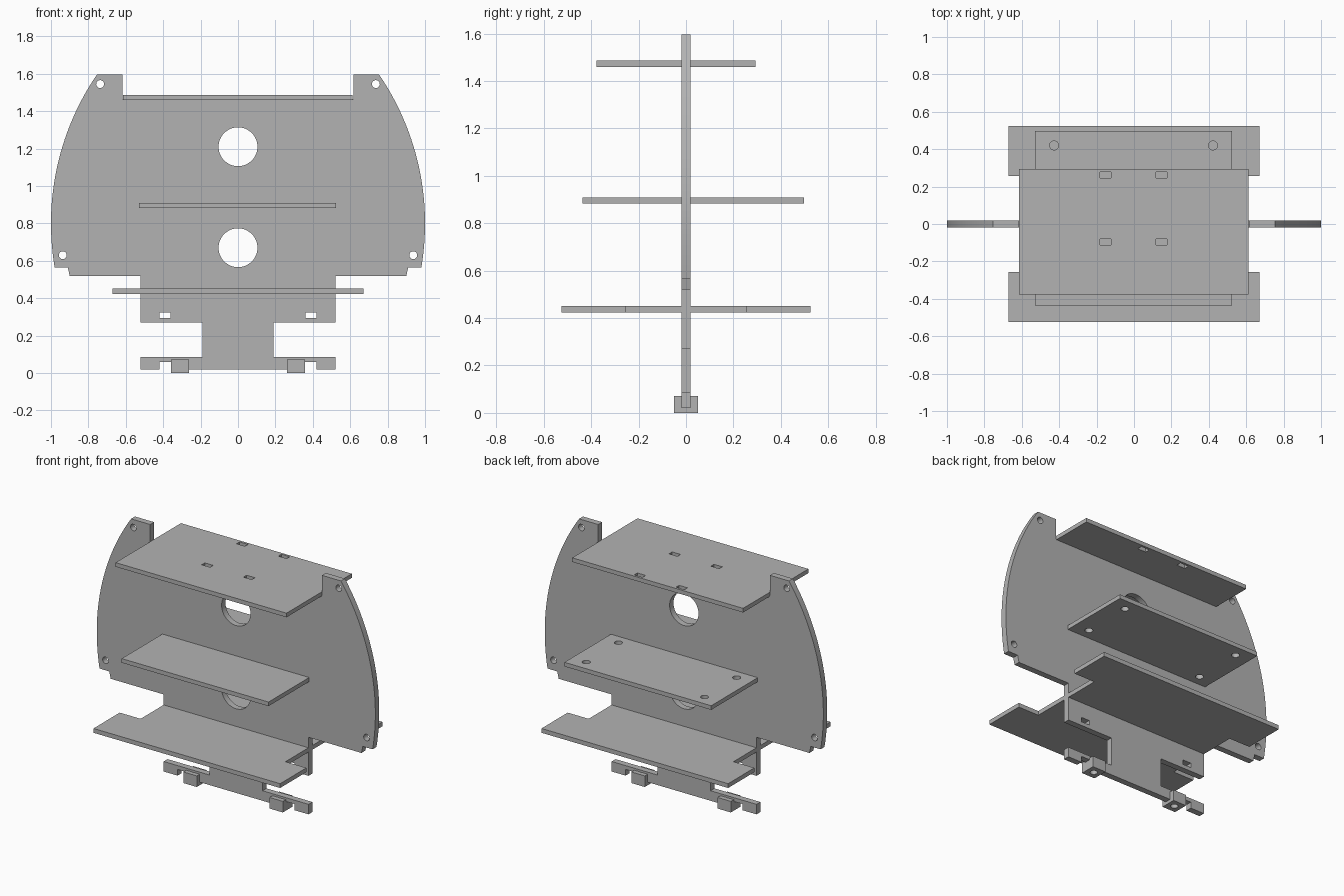
import bpy, bmesh
from math import sin, cos, pi, asin, radians

if "Cube" in bpy.data.objects:
    bpy.data.objects.remove(bpy.data.objects["Cube"], do_unlink=True)

GREY = (0.45, 0.45, 0.45, 1.0)
mat = bpy.data.materials.new("plain_grey")
mat.use_nodes = True
mat.diffuse_color = GREY
mat.node_tree.nodes["Principled BSDF"].inputs["Base Color"].default_value = GREY


def rect(x0, x1, y0, y1):
    return [(x0, y0), (x1, y0), (x1, y1), (x0, y1)]


def circle(cx, cy, r, n=32):
    return [(cx + r * cos(2 * pi * i / n), cy + r * sin(2 * pi * i / n)) for i in range(n)]


def mirrored(half):
    """Close a right-hand outline with its reflection in x."""
    return half + [(-x, y) for x, y in reversed(half)]


def sheet(name, loops, thickness, location=(0, 0, 0), upright=False):
    """Cut a flat sheet: the first loop is the outline, the others are holes."""
    curve = bpy.data.curves.new(name, 'CURVE')
    curve.dimensions = '2D'
    curve.fill_mode = 'BOTH'
    curve.extrude = thickness / 2
    for loop in loops:
        spline = curve.splines.new('POLY')
        spline.points.add(len(loop) - 1)
        for point, (x, y) in zip(spline.points, loop):
            point.co = (x, y, 0, 1)
        spline.use_cyclic_u = True
    ob = bpy.data.objects.new(name, curve)
    bpy.context.collection.objects.link(ob)
    ob.location = location
    if upright:
        ob.rotation_euler.x = radians(90)
    bpy.ops.object.select_all(action='DESELECT')
    ob.select_set(True)
    bpy.context.view_layer.objects.active = ob
    bpy.ops.object.convert(target='MESH')
    ob = bpy.context.object
    bm = bmesh.new()
    bm.from_mesh(ob.data)
    bmesh.ops.remove_doubles(bm, verts=bm.verts, dist=0.0001)
    bmesh.ops.recalc_face_normals(bm, faces=bm.faces)
    bm.to_mesh(ob.data)
    bm.free()
    ob.data.materials.clear()
    ob.data.materials.append(mat)
    bpy.ops.object.shade_smooth_by_angle(angle=radians(30))
    return ob


# Upright main plate: foot bar, neck, body and rounded sides
mid_z, radius = 0.80, 1.412
low, high = asin((0.565 - mid_z) / radius), asin((1.597 - mid_z) / radius)
steps = 28
arc = []
for i in range(steps + 1):
    a = low + (high - low) * i / steps
    arc.append((1 - radius + radius * cos(a), mid_z + radius * sin(a)))
half = [(0.265, 0.02), (0.265, 0.06), (0.42, 0.06), (0.42, 0.02), (0.52, 0.02),
        (0.52, 0.085), (0.19, 0.085), (0.19, 0.27), (0.52, 0.27), (0.52, 0.52),
        (0.9, 0.52), (0.91, 0.565)] + arc + [(0.617, 1.597), (0.617, 1.465)]
holes = [circle(0, 1.21, 0.104, 48), circle(0, 0.67, 0.104, 48)]
for s in (-1, 1):
    holes += [circle(s * 0.737, 1.545, 0.021), circle(s * 0.937, 0.63, 0.021)]
    holes.append(rect(s * 0.39 - 0.03, s * 0.39 + 0.03, 0.295, 0.325))
sheet("main_plate", [mirrored(half)] + holes, 0.04, upright=True)

# Top shelf with four slots
slots = [rect(x - 0.03, x + 0.03, y - 0.016, y + 0.016)
         for x in (-0.153, 0.147) for y in (-0.095, 0.262)]
sheet("top_shelf", [rect(-0.615, 0.612, -0.377, 0.293)] + slots, 0.027, (0, 0, 1.473))

# Middle shelf with four round holes in its rear half
mounts = [circle(x, y, 0.024) for x in (-0.427, 0.422) for y in (0.09, 0.42)]
sheet("middle_shelf", [rect(-0.529, 0.525, -0.437, 0.497)] + mounts, 0.027, (0, 0, 0.896))

# Lower shelf, notched at both ends
notched = [(0.67, -0.525), (0.67, -0.256), (0.52, -0.256),
           (0.52, 0.256), (0.67, 0.256), (0.67, 0.525)]
sheet("lower_shelf", [mirrored(notched)], 0.028, (0, 0, 0.438))

# Drilled foot blocks
for name, s in (("right_foot_block", -1), ("left_foot_block", 1)):
    sheet(name, [rect(-0.048, 0.048, -0.05, 0.05), circle(0, 0, 0.022)],
          0.072, (s * 0.309, 0, 0.036))
